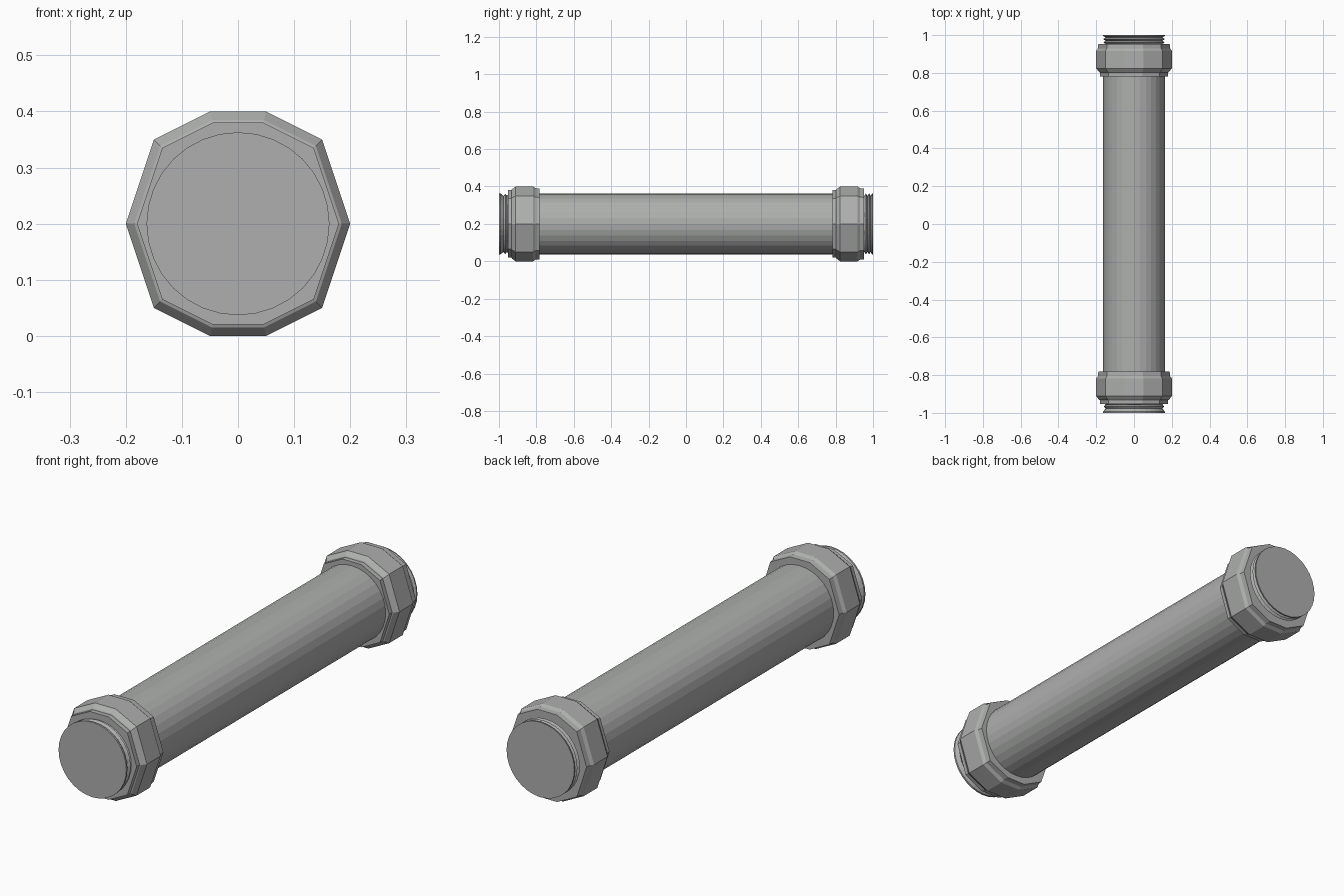
import bpy, bmesh, math

if "Cube" in bpy.data.objects:
    bpy.data.objects.remove(bpy.data.objects["Cube"])

CZ = 0.2  # height of the pipe axis

metal = bpy.data.materials.new("grey metal")
metal.diffuse_color = (0.42, 0.43, 0.42, 1)
metal.use_nodes = True
metal.node_tree.nodes["Principled BSDF"].inputs["Base Color"].default_value = metal.diffuse_color


def loft(name, section, stations):
    """Sweep a unit section along y; stations are (y, scale) pairs."""
    bm = bmesh.new()
    rings = [[bm.verts.new((x * s, y, CZ + z * s)) for x, z in section]
             for y, s in stations]
    n = len(section)
    for a, b in zip(rings, rings[1:]):
        for i in range(n):
            j = (i + 1) % n
            bm.faces.new((a[i], a[j], b[j], b[i]))
    bm.faces.new(rings[0])
    bm.faces.new(rings[-1])
    bmesh.ops.recalc_face_normals(bm, faces=bm.faces)
    mesh = bpy.data.meshes.new(name)
    bm.to_mesh(mesh)
    bm.free()
    mesh.materials.append(metal)
    obj = bpy.data.objects.new(name, mesh)
    bpy.context.collection.objects.link(obj)
    return obj


circle = [(math.cos(math.tau * i / 32), math.sin(math.tau * i / 32)) for i in range(32)]

# Pipe with threaded grooves at both ends
R, G = 0.163, 0.150
loft("pipe", circle, [
    (-1.0, R), (-0.992, R), (-0.977, G), (-0.966, R - 0.003), (-0.957, G), (-0.945, R),
    (0.945, R), (0.953, G), (0.962, R), (0.970, G), (0.979, R),
    (0.987, G), (0.995, R), (1.0, R)])

# Ten-sided collar outline
quarter = [(0.2, 0.0), (0.15, 0.15), (0.05, 0.2)]
half = quarter + [(-x, z) for x, z in reversed(quarter)]
decagon = half + [(x, -z) for x, z in reversed(half[1:-1])]

# Two identical collars, both facing the same way
for name, y in (("front_collar", -0.953), ("back_collar", 0.782)):
    loft(name, decagon, [
        (y, 0.90), (y + 0.02, 0.90), (y + 0.022, 0.925), (y + 0.042, 1.0),
        (y + 0.135, 1.0), (y + 0.148, 0.955), (y + 0.171, 0.945)])
